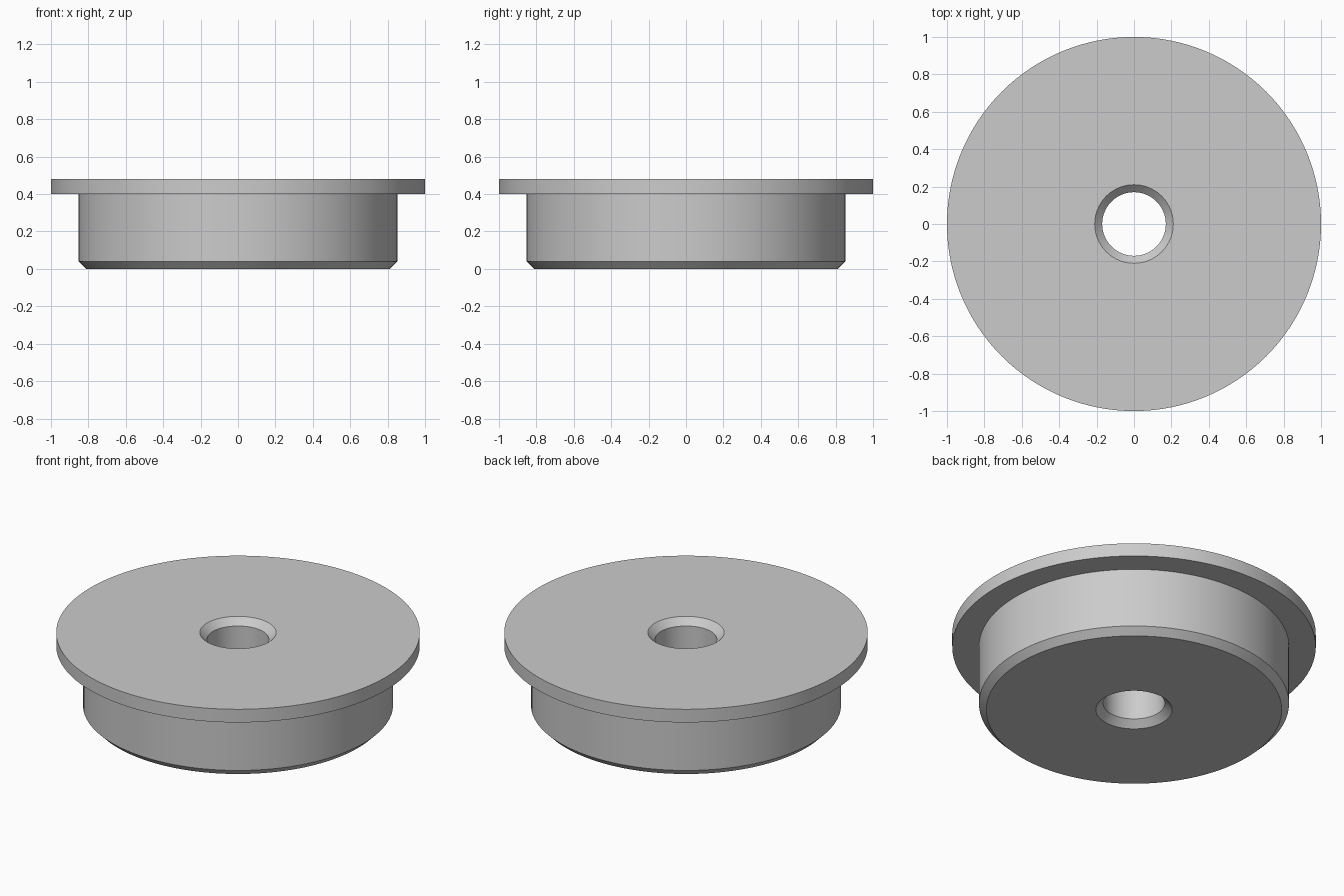
import bpy
import bmesh
from math import radians, tau
from mathutils import Matrix

cube = bpy.data.objects.get("Cube")
if cube:
    bpy.data.objects.remove(cube, do_unlink=True)

SEGMENTS = 128
CHAMFER = 0.04
HEIGHT, FLANGE_Z = 0.48, 0.4
FLANGE_R, BODY_R, BORE_R = 1.0, 0.853, 0.17

# Plain grey material
grey = bpy.data.materials.new("light grey")
grey.use_nodes = True
colour = (0.6, 0.6, 0.6, 1)
grey.diffuse_color = colour
grey.node_tree.nodes["Principled BSDF"].inputs["Base Color"].default_value = colour

# Closed cross-section (radius, height): chamfered body, flange, countersunk bore
profile = [
    (BORE_R + CHAMFER, 0),
    (BODY_R - CHAMFER, 0),
    (BODY_R, CHAMFER),
    (BODY_R, FLANGE_Z),
    (FLANGE_R, FLANGE_Z),
    (FLANGE_R, HEIGHT),
    (BORE_R + CHAMFER, HEIGHT),
    (BORE_R, HEIGHT - CHAMFER),
    (BORE_R, CHAMFER),
]


def lathe(name, section, material):
    """Revolve a closed section around the z axis."""
    bm = bmesh.new()
    rings = []
    for i in range(SEGMENTS):
        turn = Matrix.Rotation(tau * i / SEGMENTS, 3, "Z")
        rings.append([bm.verts.new(turn @ bm_point) for bm_point in
                      (Matrix.Identity(3) @ p for p in section)])
    count = len(section)
    for i, ring in enumerate(rings):
        following = rings[(i + 1) % SEGMENTS]
        for j in range(count):
            k = (j + 1) % count
            bm.faces.new((ring[j], following[j], following[k], ring[k]))
    bmesh.ops.recalc_face_normals(bm, faces=bm.faces)
    mesh = bpy.data.meshes.new(name)
    bm.to_mesh(mesh)
    bm.free()
    mesh.materials.append(material)
    obj = bpy.data.objects.new(name, mesh)
    bpy.context.collection.objects.link(obj)
    return obj


# Flanged bushing, smooth around its walls with crisp rims
from mathutils import Vector
bushing = lathe("flanged_bushing", [Vector((r, 0, z)) for r, z in profile], grey)
bpy.ops.object.select_all(action="DESELECT")
bushing.select_set(True)
bpy.context.view_layer.objects.active = bushing
bpy.ops.object.shade_smooth_by_angle(angle=radians(30))
